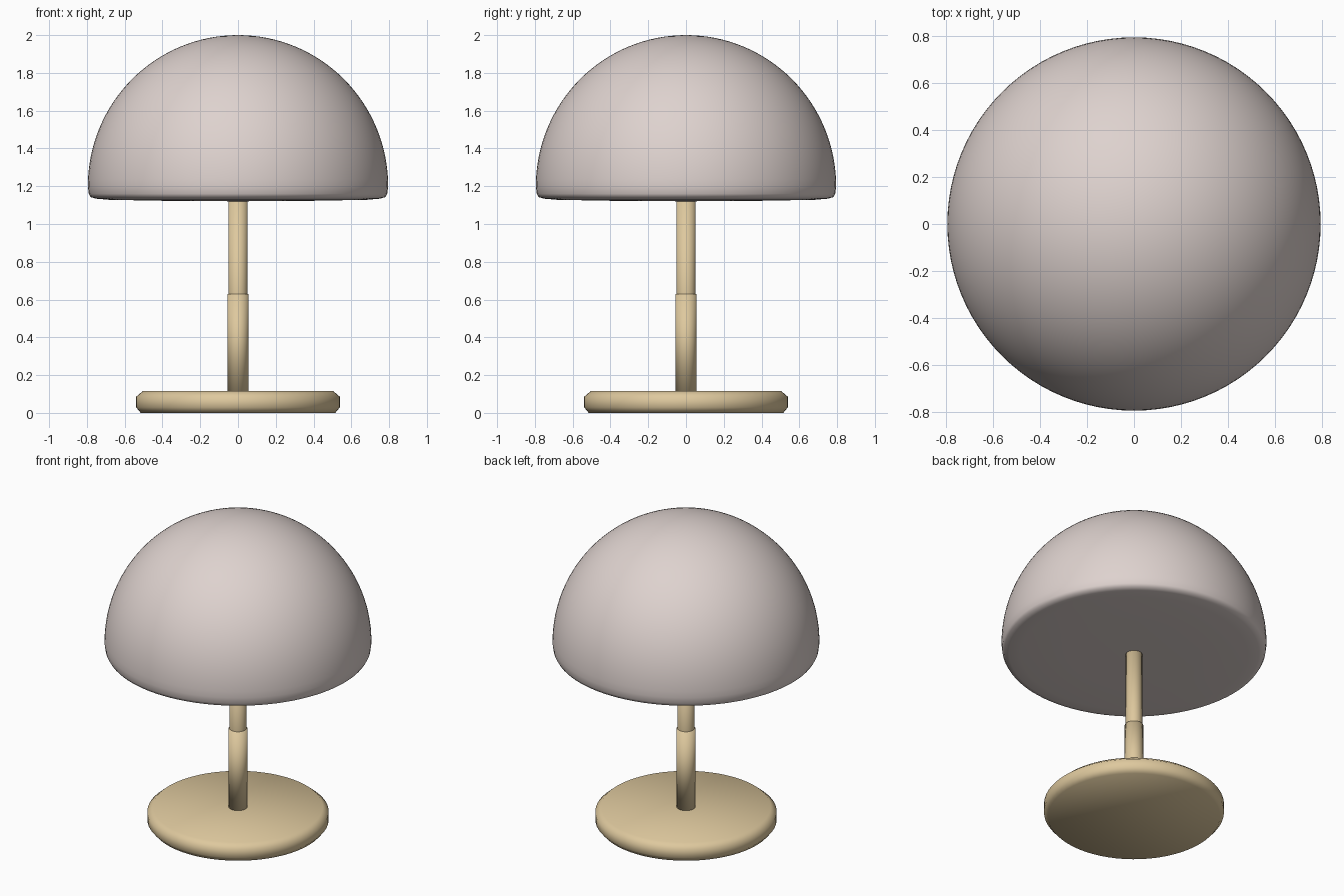
import bpy, bmesh, math

cube = bpy.data.objects.get("Cube")
if cube:
    bpy.data.objects.remove(cube)


def material(name, rgb):
    mat = bpy.data.materials.new(name)
    mat.use_nodes = True
    mat.diffuse_color = (*rgb, 1)
    mat.node_tree.nodes["Principled BSDF"].inputs["Base Color"].default_value = (*rgb, 1)
    return mat


def lathe(name, profile, mat, sides):
    """Spin a bottom-to-top (radius, height) profile round the z axis, with flat end caps."""
    bm = bmesh.new()
    rings = []
    for r, z in profile:
        if r == 0:
            rings.append([bm.verts.new((0, 0, z))] * sides)
        else:
            angles = (math.tau * i / sides for i in range(sides))
            rings.append([bm.verts.new((r * math.cos(a), r * math.sin(a), z)) for a in angles])
    for low, high in zip(rings, rings[1:]):
        for i in range(sides):
            j = (i + 1) % sides
            corners = dict.fromkeys((low[i], low[j], high[j], high[i]))
            bm.faces.new(list(corners))
    if profile[0][0] > 0:
        bm.faces.new(rings[0][::-1])
    if profile[-1][0] > 0:
        bm.faces.new(rings[-1])
    bm.normal_update()
    for face in bm.faces:
        face.smooth = True
    mesh = bpy.data.meshes.new(name)
    bm.to_mesh(mesh)
    bm.free()
    mesh.materials.append(mat)
    obj = bpy.data.objects.new(name, mesh)
    bpy.context.collection.objects.link(obj)
    return obj


shade_mat = material("pale pink shade", (0.73, 0.645, 0.62))
wood_mat = material("light wood", (0.73, 0.58, 0.34))

# Domed shade with a rounded rim and a nearly flat underside
rim = [(0, 1.12), (0.4, 1.123), (0.68, 1.128), (0.75, 1.134), (0.78, 1.142), (0.79, 1.16)]
dome = [(0.795 * math.cos(t), 1.2 + 0.8 * math.sin(t))
        for t in (math.pi / 2 * i / 32 for i in range(32))]
lathe("lamp_shade", rim + dome + [(0, 2.0)], shade_mat, 96)

# Disc foot with chamfered edges
lathe("base", [(0.515, 0), (0.54, 0.03), (0.54, 0.085), (0.505, 0.115)], wood_mat, 64)

# Slim pole, and the slightly wider sleeve around its lower half
lathe("pole", [(0.05, 0.1), (0.05, 1.15)], wood_mat, 32)
lathe("sleeve", [(0.056, 0.115), (0.056, 0.63)], wood_mat, 32)
